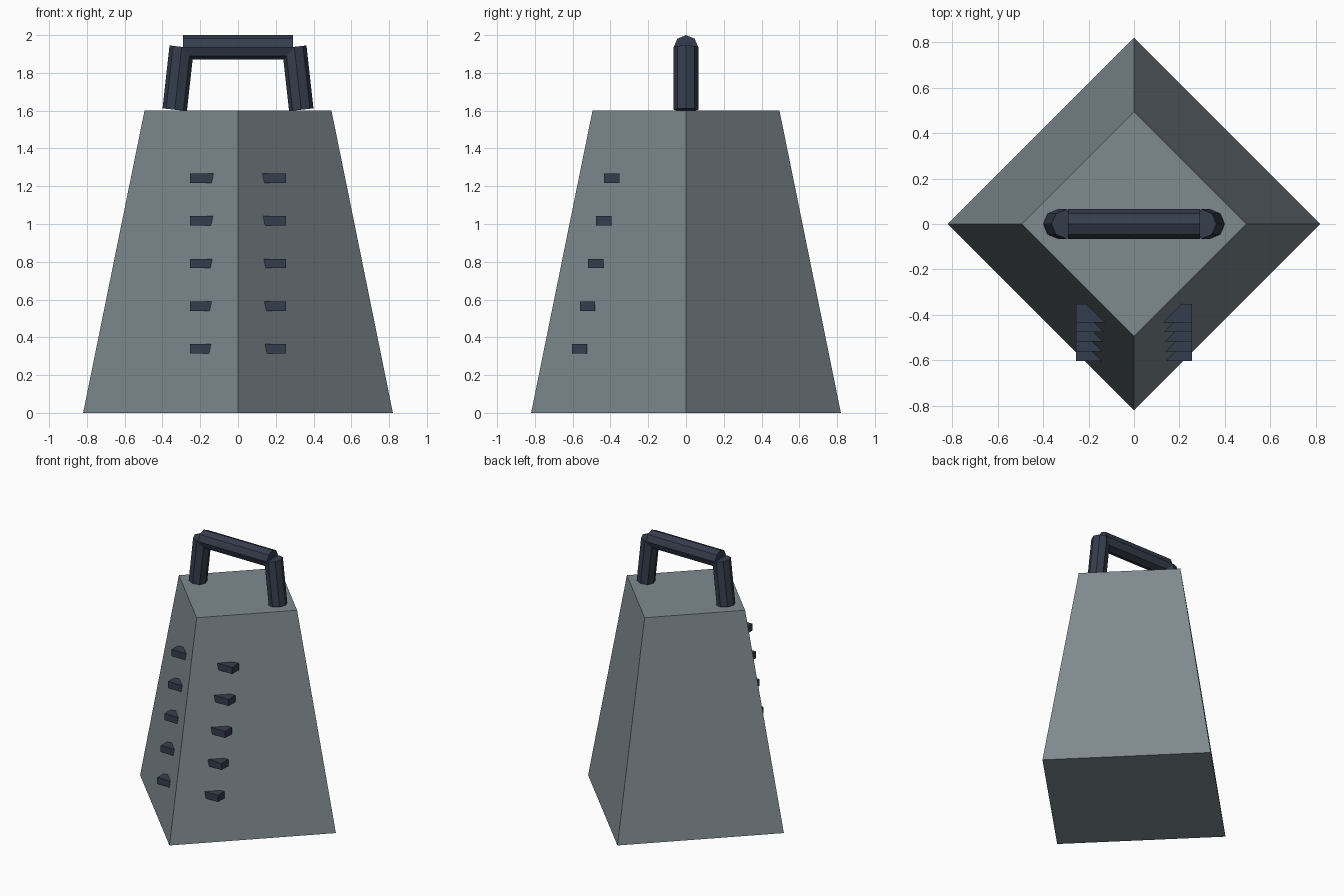
import bpy
from mathutils import Vector

cube = bpy.data.objects.get("Cube")
if cube:
    bpy.data.objects.remove(cube, do_unlink=True)


def make_material(name, rgb):
    mat = bpy.data.materials.new(name)
    mat.use_nodes = True
    color = (*rgb, 1)
    mat.diffuse_color = color
    mat.node_tree.nodes["Principled BSDF"].inputs["Base Color"].default_value = color
    return mat


def finish(name, mat):
    obj = bpy.context.object
    obj.name = name
    obj.data.materials.append(mat)
    return obj


def bar(name, start, end, radius, mat):
    """Eight-sided bar between two points."""
    start, end = Vector(start), Vector(end)
    axis = end - start
    bpy.ops.mesh.primitive_cylinder_add(
        vertices=8, radius=radius, depth=axis.length, location=(start + end) / 2)
    obj = finish(name, mat)
    obj.rotation_euler = axis.to_track_quat('Z', 'Y').to_euler()
    return obj


steel = make_material("grey steel", (0.21, 0.255, 0.28))
dark = make_material("dark blue grey", (0.036, 0.047, 0.074))

# Tapered four-sided body, one corner facing the front
HEIGHT, BASE, TOP = 1.6, 0.82, 0.495
bpy.ops.mesh.primitive_cone_add(
    vertices=4, radius1=BASE, radius2=TOP, depth=HEIGHT, location=(0, 0, HEIGHT / 2))
finish("body", steel)

# Handle: a crossbar on two leaning legs
bar("handle_crossbar", (-0.29, 0, 1.935), (0.29, 0, 1.935), 0.065, dark)
for side, s in (("left", 1), ("right", -1)):
    bar(f"handle_leg_{side}", (s * 0.335, 0, 1.605), (s * 0.298, 0, 1.938), 0.065, dark)

# Grating teeth: a column on each front face, following the slope
for side, s in (("left", 1), ("right", -1)):
    for i in range(5):
        bpy.ops.mesh.primitive_cube_add(
            size=1, location=(s * 0.18, -0.563 + 0.0425 * i, 0.339 + 0.226 * i))
        tooth = finish(f"tooth_{side}_{i + 1}", dark)
        tooth.scale = (0.15, 0.08, 0.05)
